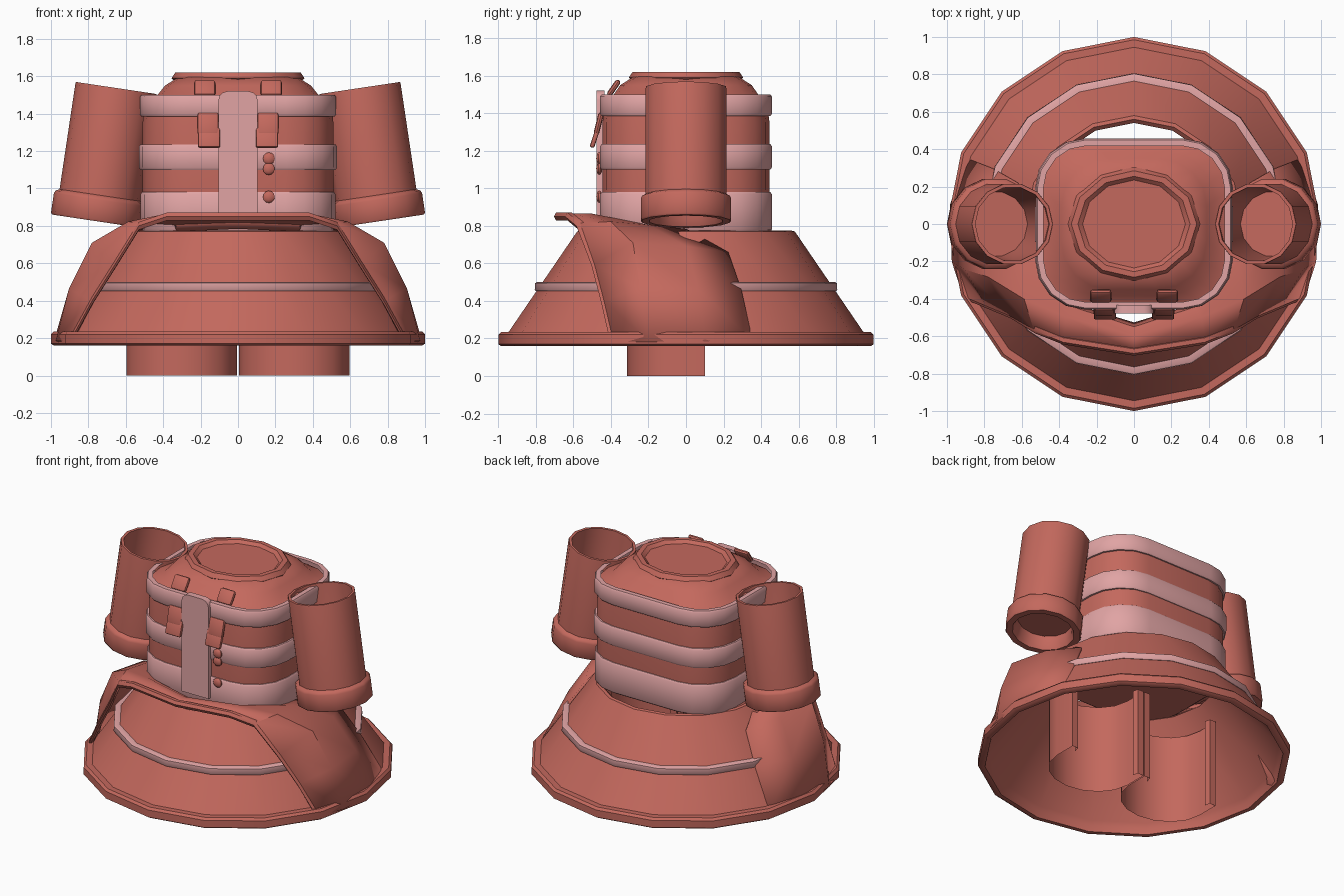
import bpy, bmesh, math
from math import sin, cos, pi, radians
from mathutils import Matrix, Vector

if "Cube" in bpy.data.objects:
    bpy.data.objects.remove(bpy.data.objects["Cube"])


def material(name, color):
    m = bpy.data.materials.new(name)
    m.diffuse_color = (*color, 1)
    m.use_nodes = True
    m.node_tree.nodes["Principled BSDF"].inputs["Base Color"].default_value = m.diffuse_color
    return m


RED = material("red_cloth", (0.55, 0.14, 0.11))
PINK = material("pink_band", (0.75, 0.37, 0.37))


def finish(name, bm, mat, angle=40, normals=True):
    if normals:
        bmesh.ops.recalc_face_normals(bm, faces=bm.faces)
    me = bpy.data.meshes.new(name)
    bm.to_mesh(me)
    bm.free()
    me.shade_smooth()
    me.set_sharp_from_angle(angle=radians(angle))
    me.materials.append(mat)
    ob = bpy.data.objects.new(name, me)
    bpy.context.collection.objects.link(ob)
    return ob


def loft(name, rings, mat, closed=True, cap_start=False, cap_end=False, angle=40):
    bm = bmesh.new()
    rows = [[bm.verts.new(p) for p in r] for r in rings]
    n = len(rows[0])
    for a, b in zip(rows, rows[1:]):
        for i in range(n if closed else n - 1):
            j = (i + 1) % n
            bm.faces.new((a[i], a[j], b[j], b[i]))
    if cap_start:
        bm.faces.new(rows[0])
    if cap_end:
        bm.faces.new(rows[-1])
    return finish(name, bm, mat, angle)


def ellipse(rx, ry, z, n, cy=0):
    return [(rx * cos(2 * pi * i / n), cy + ry * sin(2 * pi * i / n), z) for i in range(n)]


def rounded(hx, hy, r, z, cy=0, seg=4):
    pts = []
    for k, (sx, sy) in enumerate(((1, 1), (-1, 1), (-1, -1), (1, -1))):
        for i in range(seg + 1):
            a = (k + i / seg) * pi / 2
            pts.append((sx * (hx - r) + r * cos(a), cy + sy * (hy - r) + r * sin(a), z))
    return pts


def mirror(ob):
    ob.modifiers.new("mirror", 'MIRROR').use_clip = True


def block(name, size, loc, tilt, mat, bevel=0.015):
    bm = bmesh.new()
    bmesh.ops.create_cube(bm, size=1, matrix=Matrix.Diagonal((*size, 1)))
    bmesh.ops.bevel(bm, geom=bm.edges[:], offset=bevel, segments=2, profile=0.5, affect='EDGES')
    bm.transform(Matrix.Translation(loc) @ Matrix.Rotation(radians(tilt), 4, 'X'))
    return finish(name, bm, mat)


# Skirt: open hollow cone with a thick hem
skirt = [(0.54, 0.755), (0.56, 0.775), (0.58, 0.77), (0.945, 0.235), (0.985, 0.235), (1.0, 0.22),
         (1.0, 0.17), (0.985, 0.16), (0.955, 0.16), (0.945, 0.2), (0.93, 0.23), (0.54, 0.755)]
loft("skirt", [ellipse(r, r, z, 16) for r, z in skirt], RED)

# Pink stripe around the skirt
stripe = [(0.77, 0.455), (0.80, 0.452), (0.806, 0.46), (0.804, 0.495), (0.795, 0.5), (0.75, 0.5)]
loft("skirt_stripe", [ellipse(r, r, z, 16) for r, z in stripe], PINK)

# Draped coat: half sheet swept from the open front edge to the back blend, mirrored
drape = [
    [(0, -.68, .85), (.38, -.62, .85), (.53, -.56, .80), (.66, -.48, .59), (.78, -.43, .40), (.90, -.38, .18)],
    [(0, -.60, .85), (.36, -.50, .85), (.58, -.40, .81), (.77, -.28, .70), (.89, -.24, .46), (.96, -.20, .18)],
    [(0, -.56, .83), (.33, -.45, .82), (.56, -.20, .79), (.73, .00, .68), (.86, .06, .46), (.97, .10, .18)],
    [(0, -.54, .79), (.32, -.44, .78), (.55, .00, .77), (.62, .22, .65), (.74, .29, .45), (.89, .35, .18)],
]
coat = loft("draped_coat", drape, RED, closed=False, angle=35)
mirror(coat)
sol = coat.modifiers.new("thickness", 'SOLIDIFY')
sol.thickness, sol.offset = 0.03, 0

# Rolled edge along the open front of the coat
path = drape[0]
rings = []
for x, y, z in path:
    rings.append([(x, y + 0.024 * cos(a), z + 0.024 * sin(a)) for a in
                  [2 * pi * i / 6 for i in range(6)]])
mirror(loft("coat_rolled_edge", rings, RED))

# Torso with domed shoulders
torso = [(0.50, 0.435, 0.26, 0.76), (0.51, 0.445, 0.26, 1.0), (0.51, 0.445, 0.26, 1.35),
         (0.50, 0.43, 0.26, 1.47), (0.43, 0.385, 0.26, 1.50), (0.39, 0.35, 0.26, 1.55),
         (0.32, 0.28, 0.24, 1.595)]
loft("torso", [rounded(*t) for t in torso], RED, cap_start=True, cap_end=True)


# Pink bands around the torso
def band(name, z0, z1, hx=0.53, hy=0.458):
    prof = [(0.04, z0), (0.008, z0), (0, z0 + 0.012), (0, z1 - 0.012), (0.008, z1), (0.04, z1)]
    loft(name, [rounded(hx - d, hy - d, 0.27 - d, z) for d, z in prof], PINK)


band("lower_band", 0.77, 0.98, 0.522)
band("middle_band", 1.10, 1.235)
band("upper_band", 1.385, 1.50, 0.525)

# Neck ring and recessed floor
neck = [(0.34, 0.29, 1.575), (0.355, 0.305, 1.59), (0.335, 0.285, 1.62), (0.30, 0.255, 1.62),
        (0.275, 0.235, 1.60)]
loft("neck_ring", [ellipse(a, b, z, 12) for a, b, z in neck], RED, cap_end=True)

# Front closing strip with rounded top
bm = bmesh.new()
w, top, bot = 0.105, 1.52, 0.83
outline = [(-w, bot), (w, bot)]
outline += [(w - 0.05 + 0.05 * cos(a), top - 0.05 + 0.05 * sin(a)) for a in (0, pi / 6, pi / 3, pi / 2)]
outline += [(-x, z) for x, z in reversed(outline[2:])]
f = bm.faces.new([bm.verts.new((x, -0.478, z)) for x, z in outline])
ext = bmesh.ops.extrude_face_region(bm, geom=[f])
bmesh.ops.translate(bm, vec=(0, 0.045, 0), verts=[v for v in ext["geom"] if isinstance(v, bmesh.types.BMVert)])
finish("front_strip", bm, PINK)

# Strap clips and shoulder tabs, both sides
for side, s in (("left", -1), ("right", 1)):
    block(side + "_clip_upper", (0.115, 0.03, 0.125), (s * 0.16, -0.465, 1.345), -14, RED)
    block(side + "_clip_lower", (0.12, 0.025, 0.11), (s * 0.155, -0.485, 1.27), -18, RED, 0.01)
    block(side + "_shoulder_tab", (0.115, 0.03, 0.1), (s * 0.178, -0.385, 1.535), -35, RED)

# Buttons
for k, z in enumerate((1.16, 1.105, 0.955)):
    bm = bmesh.new()
    bmesh.ops.create_uvsphere(bm, u_segments=10, v_segments=6, radius=0.033)
    bm.transform(Matrix.Translation((0.165, -0.462, z)) @ Matrix.Diagonal((1, 0.5, 1, 1)))
    finish("button_%d" % (k + 1), bm, RED)

# Arms: tilted open sleeves with cuffs and an inner floor
sleeve = [(0.20, 0.72), (0.218, 0.72), (0.22, 0.71), (0.22, 0.14), (0.24, 0.13), (0.247, 0.115),
          (0.247, 0.01), (0.24, 0.0), (0.20, 0.0), (0.185, 0.03), (0.175, 0.09)]
sleeve_in = [(0.20, 0.72), (0.195, 0.4), (0.175, 0.1)]
for side, s in (("left", -1), ("right", 1)):
    for name, prof in (("_sleeve", sleeve), ("_sleeve_lining", sleeve_in)):
        ob = loft(side + name, [ellipse(r, r, z, 14) for r, z in prof], RED, cap_end=True)
        ob.data.transform(Matrix.Translation((s * 0.757, 0, 0.825)) @
                          Matrix.Rotation(radians(-8.5 * s), 4, 'Y'))

# Legs: half shells open at the back with folded edges
arc = [(0.30 + 0.295 * cos(a), -0.06 + 0.255 * sin(a)) for a in [pi + pi * i / 8 for i in range(9)]]
shell = [(0.06, 0.06), (0.05, 0.10), (0.005, 0.10)] + arc + [(0.595, 0.10), (0.55, 0.10), (0.54, 0.06)]
for side, s in (("left", -1), ("right", 1)):
    loft(side + "_leg", [[(s * x, y, z) for x, y in shell] for z in (0.0, 0.62)], RED, closed=False)
